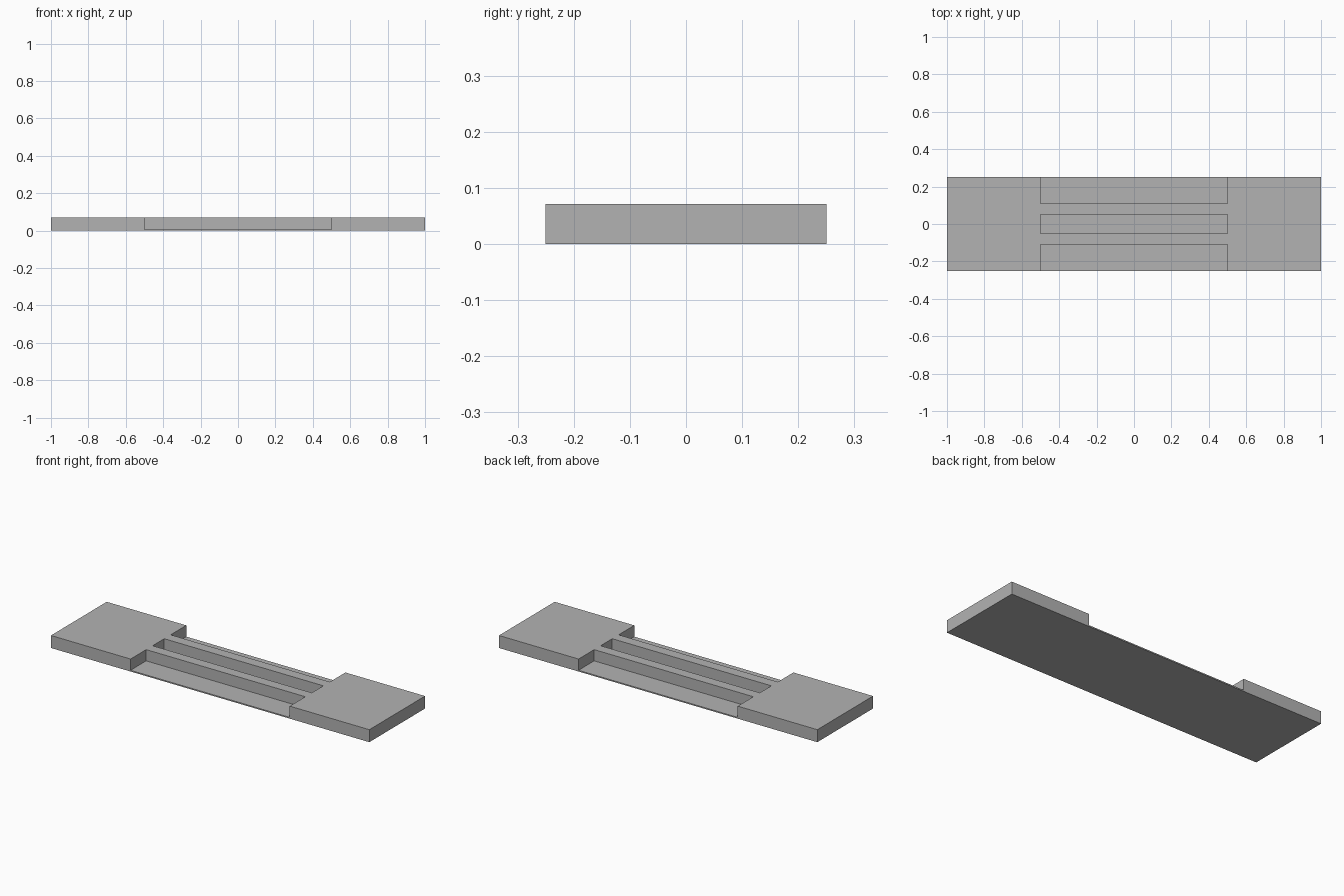
import bpy

LENGTH, WIDTH, HEIGHT = 2.0, 0.5, 0.071
FLOOR = 0.007          # thin web left under the pockets
POCKET = 0.5           # half length of the pockets
RAIL_IN, RAIL_OUT = 0.052, 0.11

cube = bpy.data.objects.get("Cube")
if cube:
    bpy.data.objects.remove(cube, do_unlink=True)

grey = bpy.data.materials.new("plain_grey")
grey.use_nodes = True
colour = (0.45, 0.45, 0.45, 1)
grey.diffuse_color = colour
grey.node_tree.nodes["Principled BSDF"].inputs["Base Color"].default_value = colour


def box(name, x, y, z):
    """Box spanning the given (low, high) ranges."""
    spans = (x, y, z)
    bpy.ops.mesh.primitive_cube_add(size=1, location=[(a + b) / 2 for a, b in spans])
    ob = bpy.context.object
    ob.name = name
    ob.scale = [b - a for a, b in spans]
    bpy.ops.object.transform_apply(location=True, rotation=False, scale=True)
    ob.data.materials.append(grey)
    return ob


# Full slab: two end blocks joined by two rails once the pockets are cut
plate = box("slotted_plate", (-LENGTH / 2, LENGTH / 2), (-WIDTH / 2, WIDTH / 2), (0, HEIGHT))

# Central slot and the two open side pockets
pockets = {
    "centre_slot": (-RAIL_IN, RAIL_IN),
    "back_pocket": (RAIL_OUT, WIDTH),
    "front_pocket": (-WIDTH, -RAIL_OUT),
}
for name, span in pockets.items():
    cutter = box(name, (-POCKET, POCKET), span, (FLOOR, HEIGHT * 2))
    cutter.hide_render = True
    cut = plate.modifiers.new(name, "BOOLEAN")
    cut.operation = "DIFFERENCE"
    cut.solver = "EXACT"
    cut.object = cutter
    bpy.context.view_layer.objects.active = plate
    bpy.ops.object.modifier_apply(modifier=cut.name)
    bpy.data.objects.remove(cutter, do_unlink=True)
